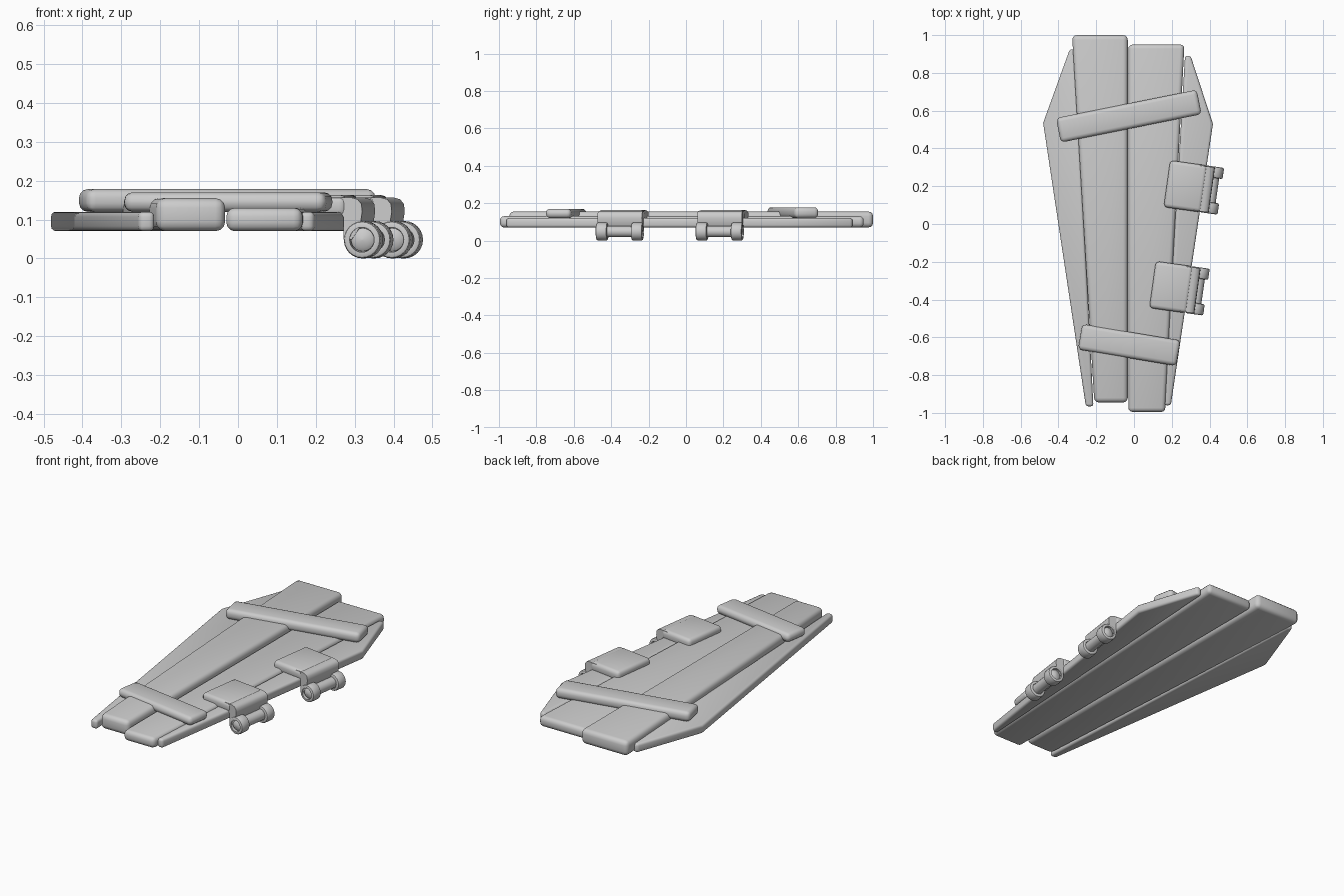
import bpy, math

if "Cube" in bpy.data.objects:
    bpy.data.objects.remove(bpy.data.objects["Cube"])


def finish(ob, bevel=0.0, segments=3):
    """Round the edges and shade smooth, keeping hard edges sharp."""
    bpy.ops.object.select_all(action='DESELECT')
    ob.select_set(True)
    bpy.context.view_layer.objects.active = ob
    if bevel:
        mod = ob.modifiers.new("round", 'BEVEL')
        mod.width = bevel
        mod.segments = segments
        mod.limit_method = 'ANGLE'
        mod.angle_limit = math.radians(35)
        bpy.ops.object.modifier_apply(modifier=mod.name)
    bpy.ops.object.shade_smooth_by_angle(angle=math.radians(40))
    return ob


def prism(name, outline, lo, hi, bevel=0.0, axis='z'):
    """Extrude a 2D outline along z (outline in xy) or y (outline in xz)."""
    n = len(outline)
    if axis == 'z':
        verts = [(a, b, h) for h in (lo, hi) for a, b in outline]
    else:
        verts = [(a, h, b) for h in (lo, hi) for a, b in outline]
    faces = [tuple(range(n))[::-1], tuple(range(n, 2 * n))]
    faces += [(i, (i + 1) % n, n + (i + 1) % n, n + i) for i in range(n)]
    me = bpy.data.meshes.new(name)
    me.from_pydata(verts, [], faces)
    ob = bpy.data.objects.new(name, me)
    bpy.context.collection.objects.link(ob)
    bpy.ops.object.select_all(action='DESELECT')
    ob.select_set(True)
    bpy.context.view_layer.objects.active = ob
    bpy.ops.object.mode_set(mode='EDIT')
    bpy.ops.mesh.select_all(action='SELECT')
    bpy.ops.mesh.normals_make_consistent(inside=False)
    bpy.ops.object.mode_set(mode='OBJECT')
    return finish(ob, bevel)


def lathe(name, profile, sides=24):
    """Revolve a closed (radius, y) profile around the y axis."""
    n = len(profile)
    verts, faces = [], []
    for i in range(sides):
        t = 2 * math.pi * i / sides
        verts += [(r * math.cos(t), y, r * math.sin(t)) for r, y in profile]
        j = (i + 1) % sides
        faces += [(i * n + k, i * n + (k + 1) % n, j * n + (k + 1) % n, j * n + k)
                  for k in range(n)]
    me = bpy.data.meshes.new(name)
    me.from_pydata(verts, [], faces)
    me.update()
    ob = bpy.data.objects.new(name, me)
    bpy.context.collection.objects.link(ob)
    return finish(ob)


# Middle planks
prism("left_middle_plank", [(-0.21, -0.945), (-0.033, -0.945), (-0.033, 1.0), (-0.328, 1.0)],
      0.07, 0.155, 0.025)
prism("right_middle_plank", [(-0.03, -0.995), (0.165, -0.995), (0.267, 0.95), (-0.03, 0.95)],
      0.07, 0.13, 0.022)

# Angled side planks
prism("left_side_plank", [(-0.255, -0.965), (-0.215, -0.965), (-0.31, 0.925),
                          (-0.34, 0.925), (-0.481, 0.535)], 0.07, 0.12, 0.013)
prism("right_side_plank", [(0.16, -0.96), (0.195, -0.96), (0.418, 0.53),
                           (0.30, 0.89), (0.27, 0.89)], 0.07, 0.12, 0.013)

# Crooked cross bars
for name, (x0, y0), (x1, y1), w, top in [
        ("upper_cross_bar", (-0.40, 0.496), (0.345, 0.646), 0.132, 0.178),
        ("lower_cross_bar", (-0.285, -0.597), (0.235, -0.684), 0.137, 0.17)]:
    half = math.hypot(x1 - x0, y1 - y0) / 2
    bar = prism(name, [(-half, -w / 2), (half, -w / 2), (half, w / 2), (-half, w / 2)],
                0.12, top, 0.022)
    bar.location = ((x0 + x1) / 2, (y0 + y1) / 2, 0)
    bar.rotation_euler.z = math.atan2(y1 - y0, x1 - x0)

# Hinges: plate, curled strap, two knuckles and a pin
PIN_Z = 0.048
for tag, cx, cy in [("upper", 0.412, 0.18), ("lower", 0.336, -0.354)]:
    parts = []
    parts.append(prism(tag + "_hinge_plate", [(-0.24, -0.125), (-0.04, -0.125),
                       (-0.04, 0.125), (-0.24, 0.125)], 0.105, 0.163, 0.02))
    parts.append(prism(tag + "_hinge_strap",
                       [(-0.08, 0.157), (-0.03, 0.157), (-0.012, 0.152), (-0.002, 0.14),
                        (0.0, 0.12), (-0.006, 0.08), (-0.028, 0.048), (-0.048, 0.048),
                        (-0.048, 0.105), (-0.055, 0.118), (-0.08, 0.122)],
                       -0.12, 0.12, axis='y'))
    for end, a, b in [("front", -0.125, -0.065), ("back", 0.065, 0.125)]:
        r, q, c = 0.048, 0.032, 0.008
        k = lathe(f"{tag}_hinge_{end}_knuckle",
                  [(q, a), (r - c, a), (r - c * 0.3, a + c * 0.3), (r, a + c),
                   (r, b - c), (r - c * 0.3, b - c * 0.3), (r - c, b), (q, b)])
        k.location.z = PIN_Z
        parts.append(k)
    pin = lathe(tag + "_hinge_pin", [(0.0005, -0.122), (0.02, -0.12), (0.03, -0.112),
                                     (0.03, 0.112), (0.02, 0.12), (0.0005, 0.122)])
    pin.location.z = PIN_Z
    parts.append(pin)
    for p in parts:
        p.location.x, p.location.y = cx, cy
        p.rotation_euler.z = math.radians(-8)
